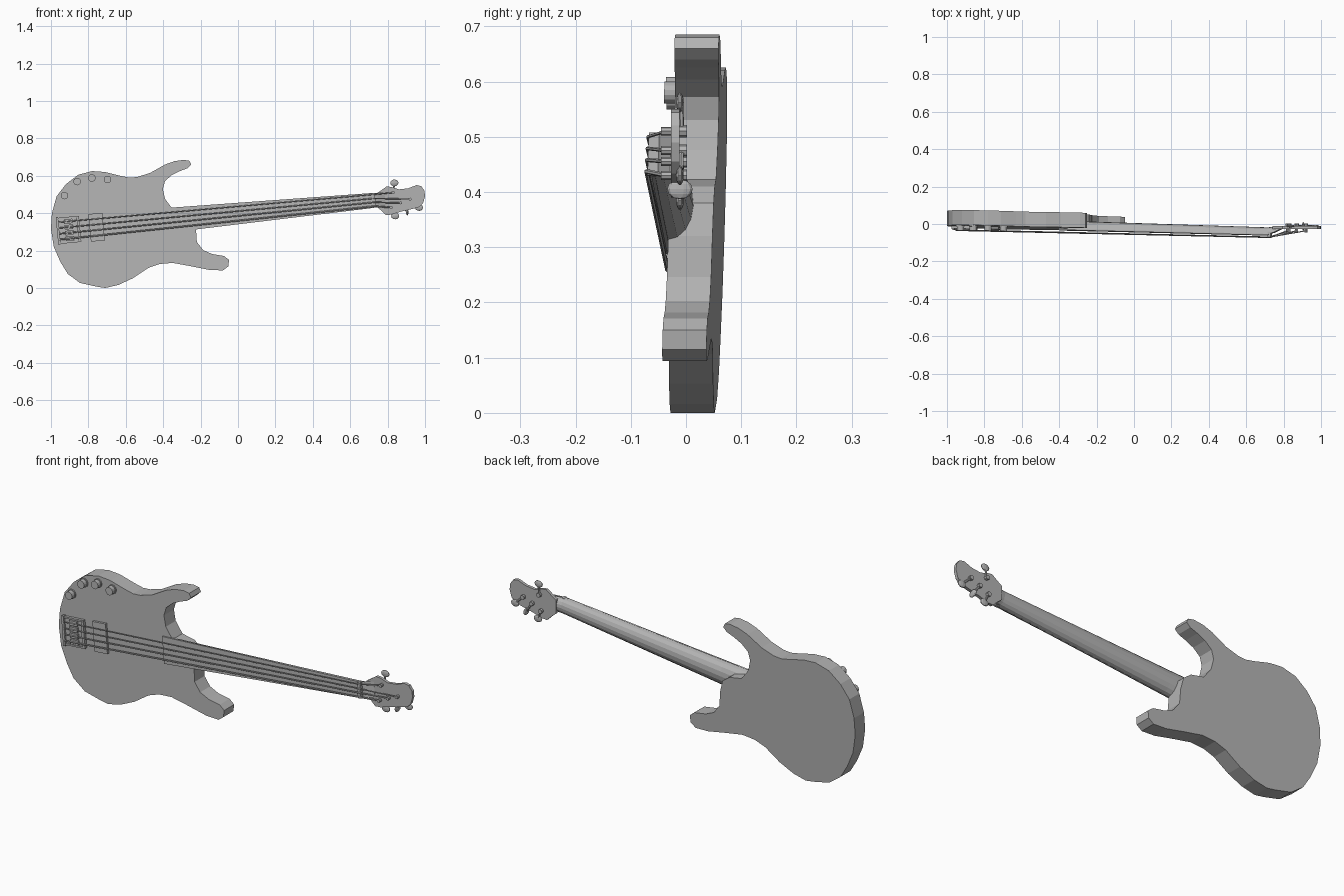
import bpy
import bmesh
import math
from mathutils import Matrix, Vector

if "Cube" in bpy.data.objects:
    bpy.data.objects.remove(bpy.data.objects["Cube"])

grey = bpy.data.materials.new("mid grey")
grey.use_nodes = True
grey.diffuse_color = (0.45, 0.45, 0.45, 1)
grey.node_tree.nodes["Principled BSDF"].inputs["Base Color"].default_value = grey.diffuse_color

# Body space: (x, height above the body's front, z), leaning slightly
BODY = Matrix(((1, 0, 0, 0), (-0.028, -1, 0.03, -0.048), (0, 0, 1, 0), (0, 0, 0, 1)))
# Neck space: (along the strings, height above the body's front, across)
TILT = Matrix.Translation((0, 0, 0.398)) @ Matrix.Rotation(-math.atan(0.097), 4, 'Y')
NECK = BODY @ TILT
WORLD = Matrix()


def finish(name, bm, space):
    bm.transform(space)
    bmesh.ops.recalc_face_normals(bm, faces=bm.faces)
    mesh = bpy.data.meshes.new(name)
    bm.to_mesh(mesh)
    bm.free()
    mesh.materials.append(grey)
    obj = bpy.data.objects.new(name, mesh)
    bpy.context.collection.objects.link(obj)
    return obj


def slab(name, outline, low, high, space):
    """Outline in hundredths, extruded between two depths."""
    bm = bmesh.new()
    face = bm.faces.new([bm.verts.new((x / 100, low, z / 100)) for x, z in outline])
    grown = bmesh.ops.extrude_face_region(bm, geom=[face])["geom"]
    for v in grown:
        if isinstance(v, bmesh.types.BMVert):
            v.co.y = high
    return finish(name, bm, space)


def box(name, u, d, v, space=NECK):
    bm = bmesh.new()
    bmesh.ops.create_cube(bm, size=1)
    for vert in bm.verts:
        vert.co = [r[0] if c < 0 else r[1] for r, c in zip((u, d, v), vert.co)]
    return finish(name, bm, space)


def rod(name, path, radius, space, sides=8):
    """Round bar through the points of a path."""
    bm = bmesh.new()
    for a, b in zip(path, path[1:]):
        a, b = Vector(a), Vector(b)
        place = Matrix.Translation((a + b) / 2) @ (b - a).to_track_quat('Z', 'Y').to_matrix().to_4x4()
        bmesh.ops.create_cone(bm, cap_ends=True, segments=sides, radius1=radius,
                              radius2=radius, depth=(b - a).length, matrix=place)
    return finish(name, bm, space)


def loft(name, rings, space):
    bm = bmesh.new()
    rings = [[bm.verts.new(p) for p in ring] for ring in rings]
    count = len(rings[0])
    for one, two in zip(rings, rings[1:]):
        for i in range(count):
            j = (i + 1) % count
            bm.faces.new((one[i], one[j], two[j], two[i]))
    bm.faces.new(rings[0])
    bm.faces.new(rings[-1])
    return finish(name, bm, space)


# Body with two horns and a rounded neck heel
body = [(-25, 66), (-26, 68), (-29, 68.5), (-34, 67.8), (-39, 66), (-47, 61.5),
        (-54, 59.3), (-58, 59), (-63, 60), (-71, 62), (-78, 62.5), (-85.5, 60.5),
        (-92, 55.5), (-97, 49), (-99.5, 40), (-100, 31.5), (-98.5, 22), (-95, 14),
        (-91, 7.5), (-84.5, 2.7), (-76, 0.8), (-71, 0), (-64, 1.6), (-56, 5.3),
        (-48, 10.7), (-42, 12.8), (-35, 13.4), (-26, 11.8), (-15, 9.6), (-8, 9.4),
        (-5.2, 11.5), (-4.8, 15), (-7.5, 17.1), (-14, 18.2), (-18.7, 20.3), (-22, 24.6),
        (-22.5, 32), (-24, 38), (-28, 41), (-35, 42.3), (-39, 47.6), (-40.2, 53),
        (-39, 57.2), (-35.3, 60.4), (-31, 62.5), (-27, 64)]
slab("body", body, -0.08, 0, BODY)

# Neck: flat front, rounded back, stepping down to the headstock
stations = [(-0.4, 0.067, 0, -0.045), (-0.2, 0.061, 0, -0.043),
            (0.72, 0.04, 0, -0.036), (0.75, 0.038, -0.008, -0.04), (0.79, 0.04, -0.028, -0.042)]
rings = []
for u, half, front, back in stations:
    arc = [math.pi * i / 8 for i in range(9)]
    rings.append([(u, front + (back - front) * math.sin(t), half * math.cos(t)) for t in arc])
loft("neck", rings, NECK)

# Fingerboard and nut
loft("fingerboard", [[(u, d, s * w) for d, s in ((0, -1), (0.007, -1), (0.007, 1), (0, 1))]
                     for u, w in ((-0.4, 0.067), (0.725, 0.04))], NECK)
box("nut", (0.722, 0.738), (-0.01, 0.014), (-0.039, 0.039))

# Headstock
headstock = [(74, 50.5), (77, 52.5), (79.5, 54.3), (82, 54), (86, 52.7), (91, 53.3),
             (95.5, 55), (98, 54.4), (99.7, 52), (100, 49), (99, 45.5), (97, 43.3), (93, 42.2),
             (87, 40.8), (82, 39.2), (79, 39), (76.5, 41.5), (74, 43.5)]
slab("headstock", headstock, -0.027, -0.012, WORLD)

# Tuners: post, worm shaft, gear and key, listed from the lowest string up
tuners = [((0.82, 0.43), (0.84, 0.385), False), ((0.87, 0.455), (0.905, 0.405), True),
          ((0.92, 0.475), (0.968, 0.43), False), ((0.83, 0.51), (0.836, 0.562), False)]
for (px, pz), (kx, kz), turned in tuners:
    rod("tuner_post", [(px, -0.012, pz), (px, -0.045, pz)], 0.008, WORLD)
    rod("tuner_gear", [(px, -0.014, pz), (px, 0.002, pz)], 0.011, WORLD)
    rod("tuner_shaft", [(px, -0.008, pz), (kx, -0.01, kz)], 0.005, WORLD, 6)
    bm = bmesh.new()
    bmesh.ops.create_uvsphere(bm, u_segments=10, v_segments=6, radius=1)
    bm.transform(Matrix.Diagonal((0.007, 0.023, 0.018, 1) if turned else (0.023, 0.007, 0.018, 1)))
    finish("tuner_key", bm, Matrix.Translation((kx, -0.011, kz)))

# Strings from bridge over the nut to the posts
to_neck = NECK.inverted()
for i, ((px, pz), key, turned) in enumerate(tuners):
    s = i - 1.5
    end = to_neck @ Vector((px, -0.036, pz))
    rod("string", [(-0.96, 0.02, s * 0.031), (0.73, 0.016, s * 0.021), end],
        0.0042 - i * 0.0004, NECK, 6)
    # Saddle under each string
    box("saddle", (-0.93, -0.885), (0.004, 0.018), (s * 0.031 - 0.012, s * 0.031 + 0.012))

# Bridge plate with rails, front bar and tail
box("bridge_plate", (-0.965, -0.85), (-0.002, 0.007), (-0.066, 0.066))
box("bridge_front_bar", (-0.862, -0.848), (0, 0.016), (-0.068, 0.068))
box("bridge_tail", (-0.972, -0.96), (0, 0.018), (-0.074, 0.074))
for s in (-1, 1):
    box("bridge_rail", (-0.97, -0.85), (0, 0.014), sorted((s * 0.062, s * 0.07)))

# Pickup
box("pickup", (-0.797, -0.722), (-0.002, 0.012), (-0.074, 0.074))

# Control knobs
for x, z in ((-0.928, 0.494), (-0.86, 0.569), (-0.781, 0.588), (-0.698, 0.58)):
    rod("control_knob", [(x, -0.002, z), (x, 0.028, z)], 0.02, BODY, 14)
    rod("knob_skirt", [(x, -0.002, z), (x, 0.006, z)], 0.023, BODY, 14)
